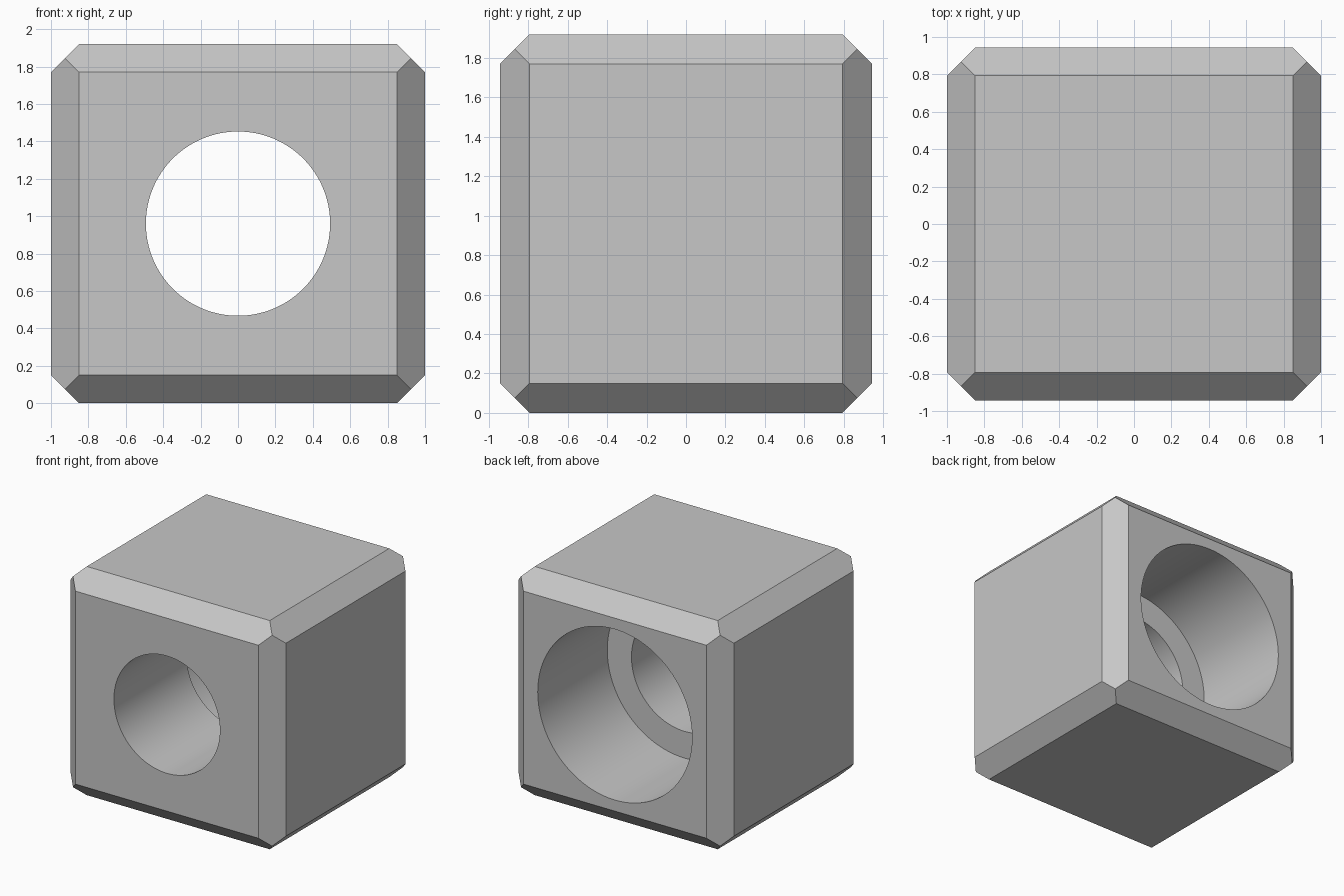
import bpy
import bmesh
from itertools import product
from math import radians, pi
from mathutils import Matrix, Vector

old = bpy.data.objects.get("Cube")
if old:
    bpy.data.objects.remove(old, do_unlink=True)

HALF = Vector((1.0, 0.943, 0.96))
CHAMFER = 0.15

# Material
grey = bpy.data.materials.new("plain grey")
grey.use_nodes = True
colour = (0.57, 0.57, 0.57, 1.0)
grey.diffuse_color = colour
grey.node_tree.nodes["Principled BSDF"].inputs["Base Color"].default_value = colour


def make_object(name, bm):
    mesh = bpy.data.meshes.new(name)
    bm.to_mesh(mesh)
    bm.free()
    obj = bpy.data.objects.new(name, mesh)
    bpy.context.collection.objects.link(obj)
    mesh.materials.append(grey)
    return obj


def chamfered_block(name):
    """Box with all twelve edges planed off at 45 degrees."""
    bm = bmesh.new()
    bmesh.ops.create_cube(bm, size=2, matrix=Matrix.Diagonal((*HALF, 1)))
    for a, b in ((0, 1), (0, 2), (1, 2)):
        for sa, sb in product((-1, 1), repeat=2):
            point, normal = Vector(), Vector()
            point[a], point[b] = sa * (HALF[a] - CHAMFER), sb * HALF[b]
            normal[a], normal[b] = sa, sb
            geom = bm.verts[:] + bm.edges[:] + bm.faces[:]
            cut = bmesh.ops.bisect_plane(bm, geom=geom, plane_co=point,
                                         plane_no=normal, clear_outer=True)
            edges = [e for e in cut["geom_cut"] if isinstance(e, bmesh.types.BMEdge)]
            bmesh.ops.contextual_create(bm, geom=edges)
    bmesh.ops.recalc_face_normals(bm, faces=bm.faces)
    bmesh.ops.translate(bm, verts=bm.verts, vec=(0, 0, HALF.z))
    return make_object(name, bm)


def bore(target, name, radius, y0, y1):
    """Cut a round hole along y between y0 and y1."""
    bm = bmesh.new()
    place = Matrix.Translation((0, (y0 + y1) / 2, HALF.z)) @ Matrix.Rotation(pi / 2, 4, "X")
    bmesh.ops.create_cone(bm, cap_ends=True, segments=128, radius1=radius,
                          radius2=radius, depth=y1 - y0, matrix=place)
    cutter = make_object(name, bm)
    cutter.hide_render = True
    mod = target.modifiers.new(name, "BOOLEAN")
    mod.operation = "DIFFERENCE"
    mod.solver = "EXACT"
    mod.object = cutter
    bpy.context.view_layer.objects.active = target
    bpy.ops.object.modifier_apply(modifier=mod.name)
    bpy.data.objects.remove(cutter, do_unlink=True)


# Block with a wide rear bore stepping down to a narrower front bore
block = chamfered_block("chamfered_block")
bore(block, "rear_bore", 0.717, 0.02, 1.3)
bore(block, "front_bore", 0.4925, -1.3, 0.5)

# Smooth bores, crisp edges
bpy.ops.object.select_all(action="DESELECT")
block.select_set(True)
bpy.context.view_layer.objects.active = block
bpy.ops.object.shade_smooth_by_angle(angle=radians(30))
